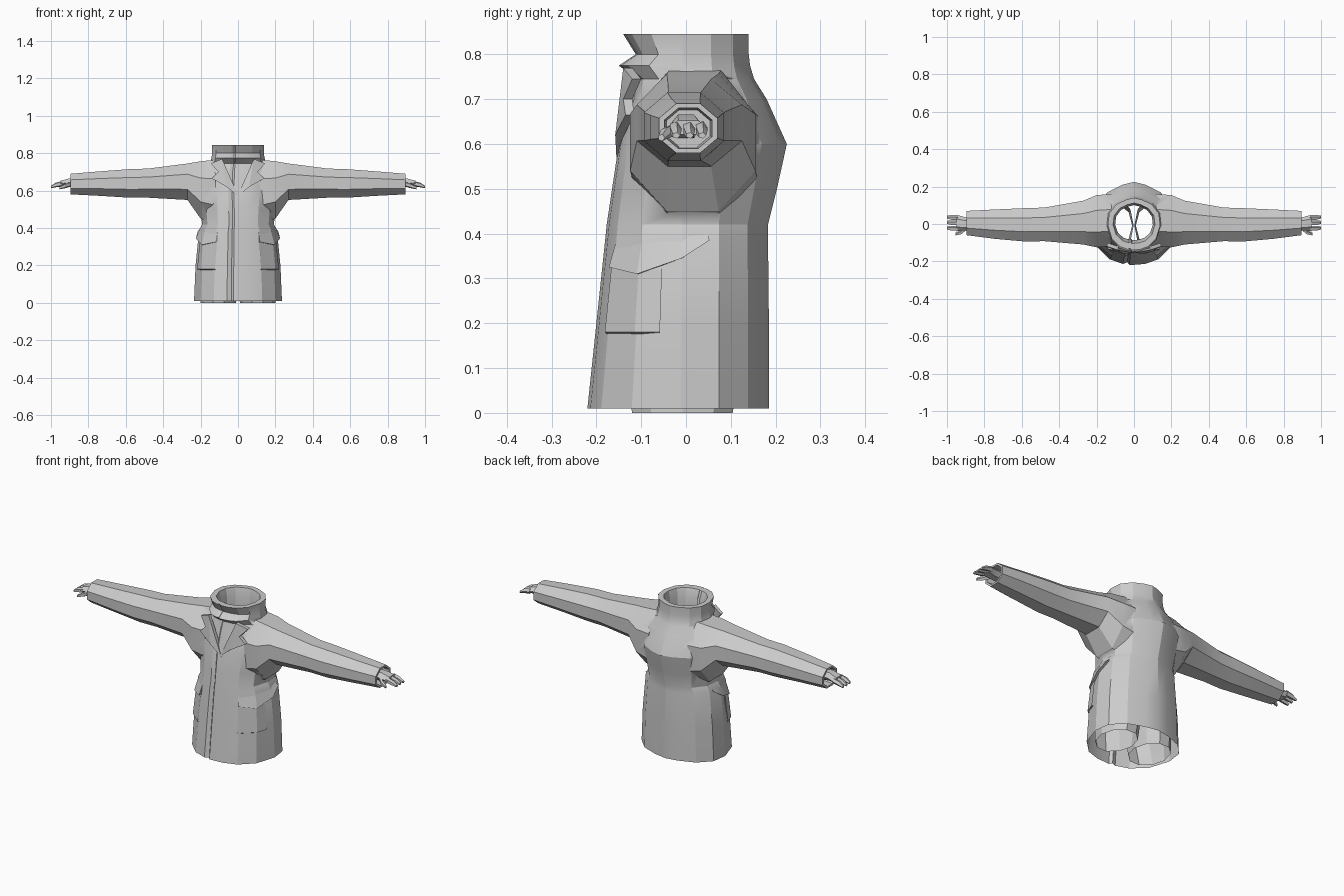
import bpy, bmesh, math
from mathutils import Vector

cube = bpy.data.objects.get("Cube")
if cube:
    bpy.data.objects.remove(cube)

grey = bpy.data.materials.new("plain grey cloth")
grey.use_nodes = True
grey.diffuse_color = (0.6, 0.6, 0.6, 1)
grey.node_tree.nodes["Principled BSDF"].inputs["Base Color"].default_value = (0.6, 0.6, 0.6, 1)


def finish(name, bm, angle=22):
    bmesh.ops.recalc_face_normals(bm, faces=bm.faces[:])
    me = bpy.data.meshes.new(name)
    bm.to_mesh(me)
    bm.free()
    me.materials.append(grey)
    ob = bpy.data.objects.new(name, me)
    bpy.context.collection.objects.link(ob)
    bpy.ops.object.select_all(action='DESELECT')
    ob.select_set(True)
    bpy.context.view_layer.objects.active = ob
    bpy.ops.object.shade_smooth_by_angle(angle=math.radians(angle))
    return ob


def loft(bm, rings, closed=True, caps=True):
    """Skin a list of equal-length point rings."""
    rows = [[bm.verts.new(p) for p in r] for r in rings]
    n = len(rows[0])
    for a, b in zip(rows, rows[1:]):
        for i in range(n if closed else n - 1):
            j = (i + 1) % n
            bm.faces.new((a[i], a[j], b[j], b[i]))
    if caps:
        bm.faces.new(rows[0])
        bm.faces.new(rows[-1])


# Coat outline seen from above, with the overlapping front edge as a step
half = [(.25, -.97), (.55, -.86), (.85, -.55), (1, -.05), (.95, .4), (.68, .75), (.3, .93)]
outline = ([(-.15, -.93), (-.1, -1)] + half + [(0, 1)]
           + [(-u, v) for u, v in reversed(half)])

# Height, half width, front depth, back depth
sections = [(.01, .235, .22, .185), (.2, .227, .2, .185), (.39, .208, .18, .183),
            (.42, .192, .177, .183), (.5, .2, .165, .203), (.6, .21, .15, .225),
            (.7, .195, .12, .18), (.745, .15, .11, .152), (.775, .142, .15, .143),
            (.8, .138, .112, .14), (.845, .14, .14, .14)]


def body_ring(sec, scale=1.0, pts=outline):
    z, w, f, b = sec
    return [(u * w * scale, v * (f if v < 0 else b) * scale, z) for u, v in pts]


def section_at(z):
    for a, b in zip(sections, sections[1:]):
        if a[0] <= z <= b[0]:
            t = (z - a[0]) / (b[0] - a[0])
            return [p + (q - p) * t for p, q in zip(a, b)]


# Coat body with the collar rolled inwards
bm = bmesh.new()
top = (.845, .14, .13, .14)
loft(bm, [body_ring(s) for s in sections]
     + [body_ring(top, .8), body_ring((.8, .14, .12, .14), .72),
        body_ring((.72, .14, .12, .14), .72)])
coat = finish("coat", bm)

# Sleeves: distance out, low z, high z, front y, back y
sleeve = [(.12, .42, .765, -.12, .16), (.2, .45, .757, -.125, .155),
          (.27, .55, .745, -.11, .125), (.48, .562, .718, -.092, .088),
          (.58, .562, .715, -.094, .085), (.74, .572, .703, -.08, .078),
          (.895, .58, .69, -.06, .07)]


def sleeve_ring(s, side, scale=1.0):
    x, lo, hi, f, b = s
    cy, cz, ry, rz = (f + b) / 2, (lo + hi) / 2, (b - f) / 2, (hi - lo) / 2
    ring = []
    for i in range(8):
        a = math.tau * (i + .5) / 8
        ring.append((side * x, cy + 1.08 * ry * scale * math.cos(a),
                     cz + 1.08 * rz * scale * math.sin(a)))
    return ring


for side, word in ((1, "left"), (-1, "right")):
    bm = bmesh.new()
    end = sleeve[-1]
    loft(bm, [sleeve_ring(s, side) for s in sleeve]
         + [sleeve_ring(end, side, .82), sleeve_ring((.83,) + end[1:], side, .75)])
    arm = finish(word + "_sleeve", bm)
    mod = coat.modifiers.new("join", 'BOOLEAN')
    mod.operation = 'UNION'
    mod.solver = 'EXACT'
    mod.object = arm
    bpy.ops.object.select_all(action='DESELECT')
    bpy.context.view_layer.objects.active = coat
    coat.select_set(True)
    bpy.ops.object.modifier_apply(modifier=mod.name)
    bpy.data.objects.remove(arm)

# Open the hem and the neck
bm = bmesh.new()
bm.from_mesh(coat.data)
bm.normal_update()
caps = []
for f in bm.faces:
    c = f.calc_center_median()
    neck = abs(c.z - .72) < .003 and abs(c.x) < .1
    if abs(f.normal.z) > .95 and (c.z < .02 or neck):
        caps.append(f)
bmesh.ops.delete(bm, geom=caps, context='FACES')
bm.to_mesh(coat.data)
bm.free()

# Trouser tops inside the hem, flaring into the waist
for side, word in ((1, "left"), (-1, "right")):
    bm = bmesh.new()
    rings = []
    for z, cx, rx, ry in ((0, .105, .095, .118), (.07, .1, .097, .13), (.17, .09, .088, .145)):
        rings.append([(side * (cx + rx * math.cos(math.tau * i / 10)),
                       ry * math.sin(math.tau * i / 10) - .008, z) for i in range(10)])
    loft(bm, rings, caps=False)
    finish(word + "_trouser_top", bm)

# Pocket flaps and bags that follow the coat's side
pocket_line = [(.53, -.87), (.85, -.55), (1, -.05), (.97, .27)]


def wrap(name, side, line, rows):
    bm = bmesh.new()
    rings = []
    for zs, scale in rows:
        rings.append([body_ring(section_at(z), scale, [(side * u, v)])[0]
                      for z, (u, v) in zip(zs, line)])
    loft(bm, rings, closed=False, caps=False)
    bmesh.ops.holes_fill(bm, edges=[e for e in bm.edges if e.is_boundary])
    finish(name, bm)


for side, word in ((1, "left"), (-1, "right")):
    low = (.325, .31, .345, .385)
    wrap(word + "_pocket_flap", side, pocket_line,
         [((.385, .388, .395, .4), .99), (low, 1.06), (low, .99)])
    wrap(word + "_pocket_bag", side, pocket_line[:2] + [(.93, -.28)],
         [((.33,) * 3, .99), ((.32,) * 3, 1.025), ((.18,) * 3, 1.03), ((.175,) * 3, .99)])

# Folded lapels beside the neck opening
lapel = [(-.005, -.155, .565), (.06, -.158, .62), (.14, -.135, .665),
         (.105, -.14, .7), (.145, -.12, .745), (.085, -.14, .77)]
for side, word in ((1, "left"), (-1, "right")):
    bm = bmesh.new()
    front = [Vector((side * x, y, z)) for x, y, z in lapel]
    loft(bm, [front, [p + Vector((0, .02, 0)) for p in front]])
    bmesh.ops.triangulate(bm, faces=[f for f in bm.faces if len(f.verts) > 4])
    finish(word + "_lapel", bm)

# Hands: flattened palm, three fingers and a thumb
def tube(bm, side, path, sides=6):
    rings = []
    for x, y, z, ry, rz in path:
        rings.append([(side * x, y + ry * math.cos(math.tau * i / sides),
                       z + rz * math.sin(math.tau * i / sides)) for i in range(sides)])
    loft(bm, rings)


for side, word in ((1, "left"), (-1, "right")):
    bm = bmesh.new()
    tube(bm, side, [(.84, 0, .638, .035, .028), (.9, 0, .643, .036, .026),
                    (.95, .005, .637, .044, .018)])
    for y in (-.024, .006, .034):
        tube(bm, side, [(.94, y, .637, .014, .015), (.975, y, .63, .014, .013),
                        (1, y + .002, .619, .009, .007)], 5)
    tube(bm, side, [(.895, -.02, .635, .014, .015), (.925, -.045, .625, .013, .013),
                    (.955, -.055, .614, .008, .008)], 5)
    finish(word + "_hand", bm)
